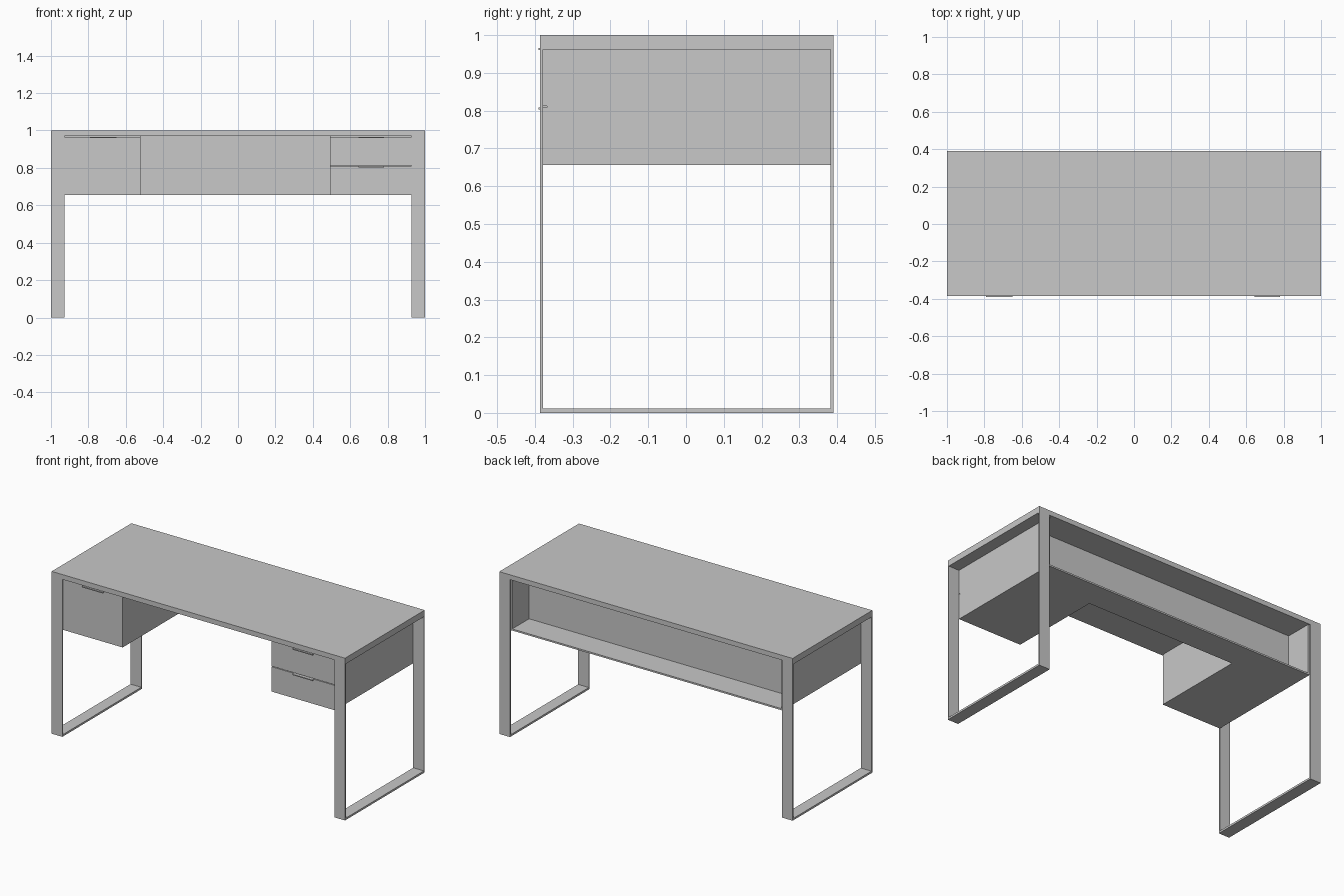
import bpy
import bmesh

cube = bpy.data.objects.get("Cube")
if cube:
    bpy.data.objects.remove(cube, do_unlink=True)

grey = bpy.data.materials.new("plain grey")
grey.use_nodes = True
COLOUR = (0.58, 0.58, 0.58, 1)
grey.diffuse_color = COLOUR
grey.node_tree.nodes["Principled BSDF"].inputs["Base Color"].default_value = COLOUR


def box(name, x, y, z):
    """Add a box from its (low, high) range on each axis."""
    bm = bmesh.new()
    bmesh.ops.create_cube(bm, size=1)
    for v in bm.verts:
        v.co = [r[0] if c < 0 else r[1] for c, r in zip(v.co, (x, y, z))]
    mesh = bpy.data.meshes.new(name)
    bm.to_mesh(mesh)
    bm.free()
    mesh.materials.append(grey)
    obj = bpy.data.objects.new(name, mesh)
    bpy.context.collection.objects.link(obj)
    return obj


FRONT, BACK = -0.386, 0.39    # outer faces of the frames
UNDER = 0.97                  # underside of the desktop
BASE = 0.656                  # underside of the storage
SIDE = 0.927                  # inner face of the frames
STRIP = 0.008                 # thickness of the frame bars
SHELF = 0.218                 # depth position of the shelf back
BOARD = 0.01

box("desktop", (-1, 1), (FRONT, BACK), (UNDER, 1))

# Flat bar frames forming the legs
for side, sign in (("left", 1), ("right", -1)):
    x = sorted((sign * SIDE, sign))
    inner = (FRONT + STRIP, BACK - STRIP)
    box(side + "_front_leg", x, (FRONT, FRONT + STRIP), (0, UNDER))
    box(side + "_back_leg", x, (BACK - STRIP, BACK), (0, UNDER))
    box(side + "_foot_bar", x, inner, (0, 0.012))
    box(side + "_top_bar", x, inner, (UNDER - STRIP, UNDER))
    # End panel of the open shelf
    box(side + "_shelf_end", sorted((sign * (SIDE - BOARD), sign * SIDE)),
        (SHELF, BACK - STRIP), (BASE, UNDER))

# Open shelf facing backwards
box("shelf_back", (-SIDE, SIDE), (SHELF - BOARD, SHELF), (BASE, UNDER))
box("shelf_floor", (BOARD - SIDE, SIDE - BOARD), (SHELF, BACK - STRIP),
    (BASE, BASE + BOARD))


def cabinet(name, x, fronts, tab_x):
    """Closed body with stacked fronts, each with a thin pull tab on top."""
    face = FRONT + STRIP
    box(name + "_body", x, (face + BOARD, SHELF - BOARD), (BASE, UNDER))
    height = (UNDER - BASE) / fronts
    for i in range(fronts):
        low = BASE + i * height
        high = low + height - 0.004
        box(f"{name}_front_{i + 1}", x, (face, face + BOARD), (low, high))
        box(f"{name}_pull_{i + 1}", tab_x, (-0.391, face),
            (high - 0.006, high))


cabinet("door_cabinet", (-SIDE, -0.522), 1, (-0.79, -0.65))
cabinet("drawer_cabinet", (0.492, SIDE), 2, (0.645, 0.78))
